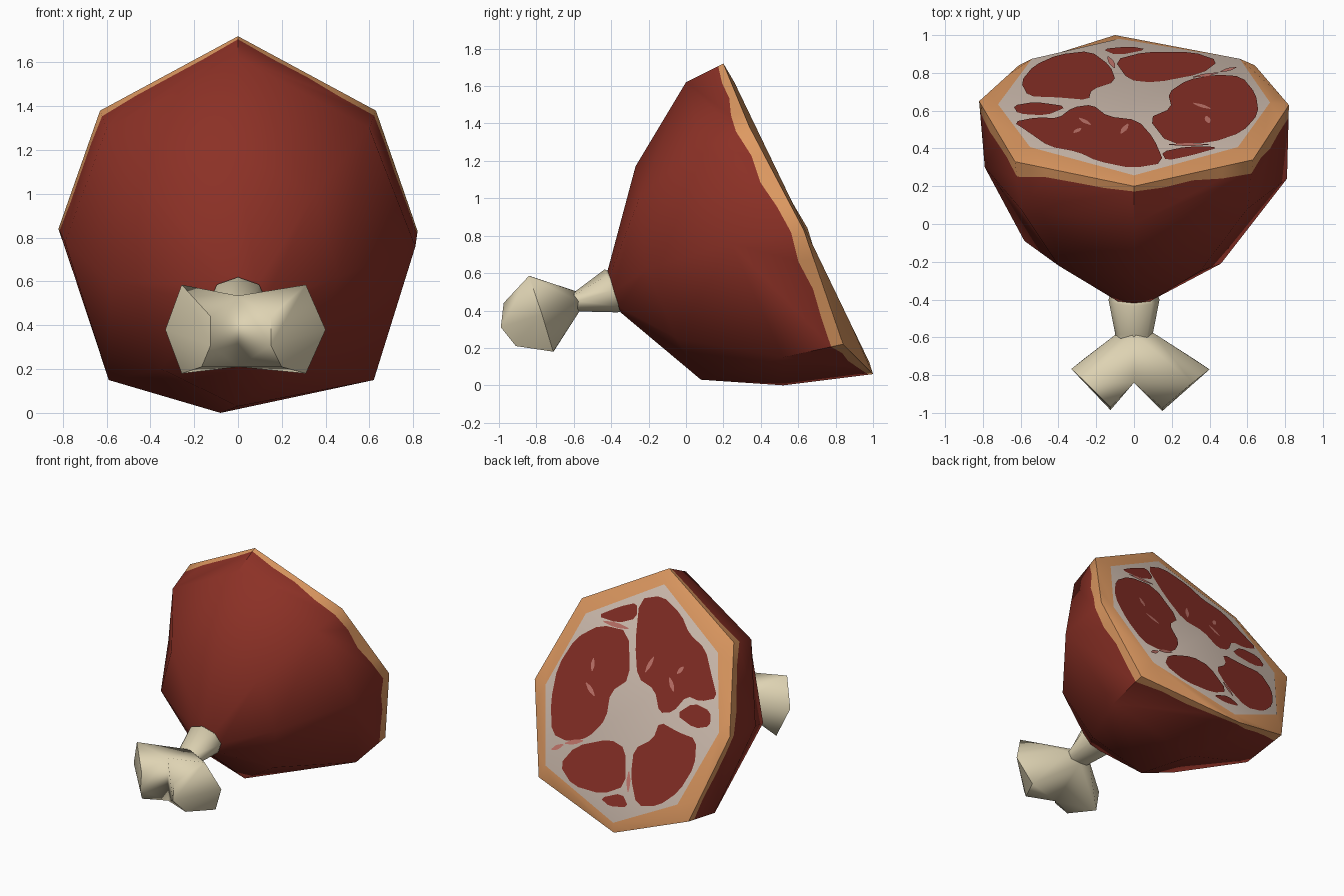
import bpy, bmesh, math
from mathutils import Vector

if "Cube" in bpy.data.objects:
    bpy.data.objects.remove(bpy.data.objects["Cube"])


def material(name, rgb):
    m = bpy.data.materials.new(name)
    m.diffuse_color = (*rgb, 1)
    m.use_nodes = True
    m.node_tree.nodes["Principled BSDF"].inputs["Base Color"].default_value = m.diffuse_color
    return m


RED = material("skin red", (0.26, 0.030, 0.019))
MEAT = material("cut meat red", (0.23, 0.027, 0.018))
FAT = material("pale fat", (0.64, 0.52, 0.44))
RIND = material("orange rind", (0.73, 0.32, 0.12))
PINK = material("pink marbling", (0.52, 0.17, 0.14))
BONE = material("bone", (0.73, 0.65, 0.45))


def make_object(name, bm, mats, smooth=None):
    mesh = bpy.data.meshes.new(name)
    bm.to_mesh(mesh)
    bm.free()
    ob = bpy.data.objects.new(name, mesh)
    bpy.context.collection.objects.link(ob)
    for m in mats:
        mesh.materials.append(m)
    if smooth:
        bpy.ops.object.select_all(action='DESELECT')
        ob.select_set(True)
        bpy.context.view_layer.objects.active = ob
        bpy.ops.object.shade_smooth_by_angle(angle=math.radians(smooth))
    return ob


def on_cut(x, w, lift=0.0):
    """Point on the slanted cut; w is the height above its middle (z = 0.84)."""
    z = 0.84 + w
    y = 0.205 + (1.72 - z) / 2.075
    return Vector((x, y + 0.9 * lift, z + 0.434 * lift))


# --- ham body: octagonal rings from the cut rim down to the shank,
# each starting at the top and going round by +x
rim = [(0, .2, 1.72), (.63, .34, 1.38), (.82, .63, .83), (.64, .84, .22),
       (-.1, 1, .06), (-.61, .84, .22), (-.82, .65, .84), (-.63, .33, 1.38)]
belly = [(0, 0, 1.62), (.6, .08, 1.3), (.81, .24, .76), (.62, .52, .15),
         (-.08, .52, 0), (-.59, .5, .15), (-.79, .3, .78), (-.6, .08, 1.3)]
shank = [(0, -.27, 1.17), (.35, -.25, 1.0), (.46, -.21, .62), (.33, -.05, .25),
         (0, .08, .03), (-.35, 0, .2), (-.58, -.09, .6), (-.4, -.22, 1.0)]
tip = [(0, -.42, .61), (.085, -.41, .58), (.12, -.39, .5), (.085, -.36, .42),
       (0, -.35, .39), (-.085, -.36, .42), (-.12, -.39, .5), (-.085, -.41, .58)]
inner = [(0, .78), (.55, .47), (.72, -.02), (.56, -.5),
         (-.08, -.72), (-.54, -.5), (-.72, 0), (-.55, .47)]
band_width = [.14, .27, .19, .18, .06, .18, .19, .27]
STEPS = 4

bm = bmesh.new()
rings = [[bm.verts.new(p) for p in ring] for ring in (rim, belly, shank, tip)]
face_ring = [bm.verts.new(on_cut(*p, 0.005)) for p in inner]


def add(verts, mat):
    f = bm.faces.new(verts)
    f.material_index = mat


# wavy lower edge of the rind, and straight rim edge, both subdivided
edge, wave = [], []
for i in range(8):
    j = (i + 1) % 8
    for s in range(STEPS):
        t = s / STEPS
        a = Vector(rim[i]).lerp(Vector(rim[j]), t)
        b = Vector(belly[i]).lerp(Vector(belly[j]), t)
        k = band_width[i] * (1 - t) + band_width[j] * t
        k *= 1 + 0.18 * math.sin(2.3 * (i * STEPS + s))
        edge.append(rings[0][i] if s == 0 else bm.verts.new(a))
        wave.append(bm.verts.new(a.lerp(b, k)))

for i in range(8):
    j = (i + 1) % 8
    run = [(i * STEPS + s) % (8 * STEPS) for s in range(STEPS + 1)]
    for p, q in zip(run, run[1:]):
        add([edge[p], edge[q], wave[q], wave[p]], 1)
    add([edge[p] for p in run] + [face_ring[j], face_ring[i]], 1)
    add([wave[p] for p in run] + [rings[1][j], rings[1][i]], 0)
    for a, b in zip(rings[1:], rings[2:]):
        add([a[i], a[j], b[j], b[i]], 0)
add(face_ring, 2)
add(rings[3], 0)
bmesh.ops.recalc_face_normals(bm, faces=bm.faces)
make_object("ham_body", bm, [RED, RIND, FAT], 50)


# --- painted muscle patches and marbling on the cut
def rounded(points):
    out = []
    for a, b in zip(points, points[1:] + points[:1]):
        a, b = Vector(a), Vector(b)
        out += [a.lerp(b, .2), a.lerp(b, .8)]
    return out


def plates(name, shapes, mat, lift):
    bm = bmesh.new()
    for shape in shapes:
        f = bm.faces.new([bm.verts.new(on_cut(p[0], p[1], lift)) for p in rounded(shape)])
        f.normal_update()
        if f.normal.y < 0:
            f.normal_flip()
    bmesh.ops.triangulate(bm, faces=bm.faces)
    make_object(name, bm, [mat])


upper_left = [(.16, .65), (-.01, .71), (-.195, .63), (-.295, .53), (-.45, .47), (-.56, .31),
              (-.64, .20), (-.515, .15), (-.40, .16), (-.325, .04), (-.22, .01),
              (-.14, .14), (.02, .18), (.105, .38)]
upper_right = [(.41, .43), (.18, .44), (.075, .16), (.20, .05), (.18, -.12), (.28, -.26),
               (.43, -.32), (.57, -.30), (.645, -.11), (.66, .11), (.575, .31)]
lower_right = [(.11, -.23), (-.03, -.26), (-.105, -.48), (.06, -.57), (.31, -.57),
               (.45, -.47), (.36, -.33)]
lower_left = [(-.095, -.245), (-.225, -.155), (-.24, -.04), (-.405, -.07), (-.56, -.08),
              (-.60, -.24), (-.53, -.42), (-.40, -.54), (-.23, -.58), (-.125, -.415)]
side_patch = [(-.35, .03), (-.465, .13), (-.615, .11), (-.64, .02), (-.525, -.02)]
top_patch = [(.46, .475), (.30, .57), (.17, .625), (.145, .53), (.28, .47)]
bottom_patch = [(.07, -.595), (-.09, -.53), (-.17, -.60), (-.02, -.63)]
plates("muscle_patches", [upper_left, upper_right, lower_right, lower_left,
                          side_patch, top_patch, bottom_patch], MEAT, 0.009)


def fleck(x, w, length, angle, width=.018):
    d = Vector((math.cos(angle), math.sin(angle)))
    n = Vector((-d.y, d.x))
    c = Vector((x, w))
    return [c - d * length, c + n * width, c + d * length, c - n * width]


flecks = [fleck(.36, .03, .07, .6), fleck(.39, .18, .05, 1.4), fleck(-.26, .2, .06, .9),
          fleck(-.3, .30, .04, 2.2), fleck(.5, -.37, .06, 2.6), fleck(.29, .455, .13, 0),
          fleck(-.05, .28, .07, 1.9), fleck(.38, -.31, .09, 2.8), fleck(-.12, -.45, .08, 1.3)]
plates("marbling", flecks, PINK, 0.012)

# --- shank bone: tapered shaft
bm = bmesh.new()
sections = [(-.36, .5, .12, .10), (-.40, .505, .135, .115), (-.58, .45, .10, .055),
            (-.66, .44, .10, .05)]
loops = []
for n, (y, z, rx, rz) in enumerate(sections):
    lean = 0.3 if n < 2 else 0.15
    loop = []
    for k in range(8):
        a = k * math.tau / 8
        up = rz * math.cos(a)
        loop.append(bm.verts.new((rx * math.sin(a), y - lean * up, z + up)))
    loops.append(loop)
for a, b in zip(loops, loops[1:]):
    for i in range(8):
        bm.faces.new([a[i], a[i - 1], b[i - 1], b[i]])
bm.faces.new(loops[0])
bm.faces.new(loops[-1])
bmesh.ops.recalc_face_normals(bm, faces=bm.faces)
make_object("bone_shaft", bm, [BONE], 60)

# --- two-lobed knuckle: a convex lobe per side, joined on the middle plane
lobe = [(0, -.58, .50), (0, -.57, .395), (.1, -.575, .45), (0, -.84, .535), (0, -.83, .21),
        (.4, -.77, .38), (.31, -.84, .585), (.31, -.71, .18), (.15, -.99, .31),
        (.15, -.975, .44), (.2, -.91, .21)]
bm = bmesh.new()
for side in (1, -.83):
    verts = [bm.verts.new((x * side, y if side > 0 else y * .99 - .005, z)) if x
             else bm.verts.new((x, y, z)) for x, y, z in lobe]
    bmesh.ops.convex_hull(bm, input=verts)
inside = [f for f in bm.faces if all(abs(v.co.x) < 1e-5 for v in f.verts)]
bmesh.ops.delete(bm, geom=inside, context='FACES')
bmesh.ops.remove_doubles(bm, verts=bm.verts, dist=1e-4)
bmesh.ops.recalc_face_normals(bm, faces=bm.faces)
make_object("bone_knuckle", bm, [BONE], 60)
